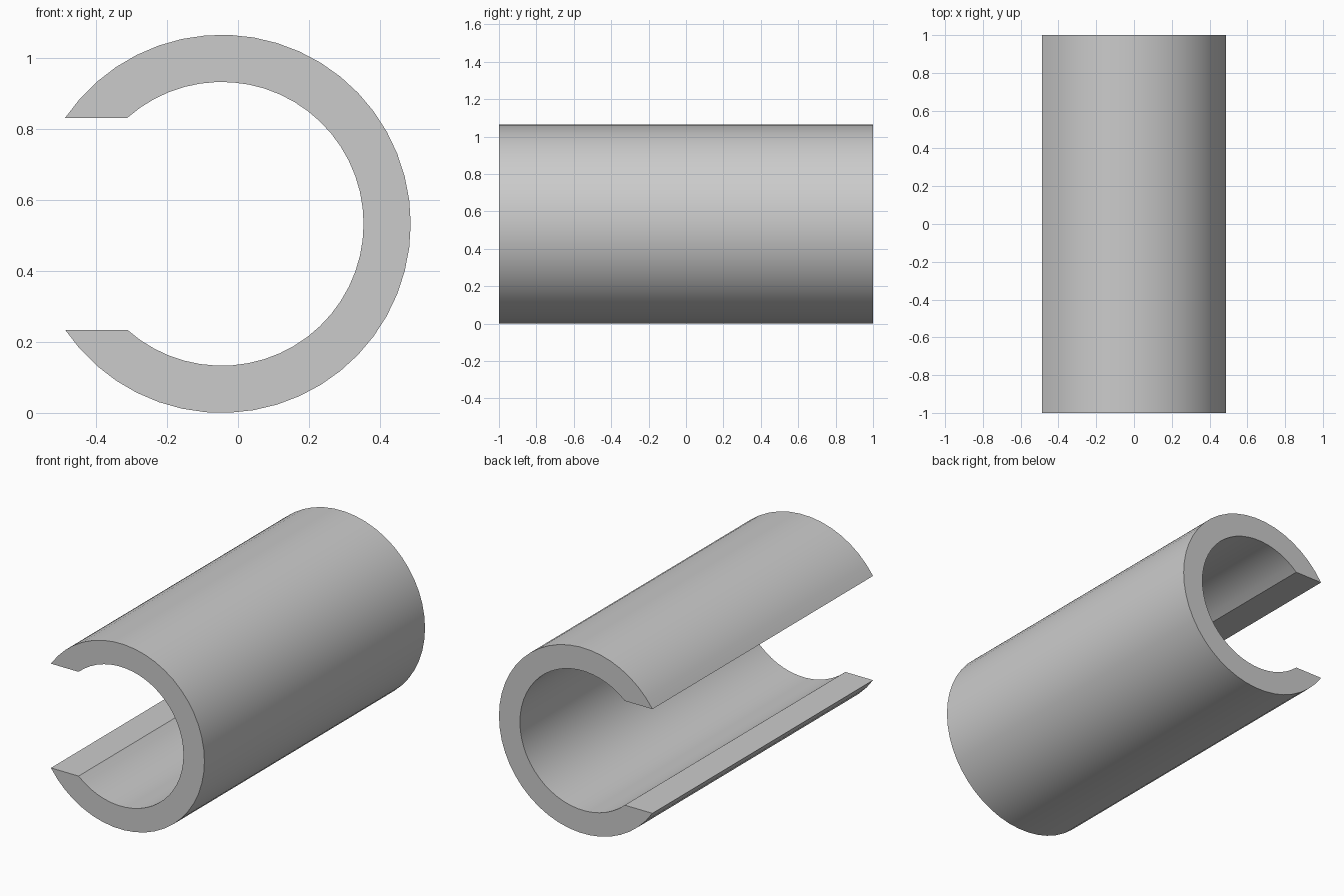
import bpy
import bmesh
from math import asin, cos, pi, radians, sin

cube = bpy.data.objects.get("Cube")
if cube:
    bpy.data.objects.remove(cube, do_unlink=True)

OUTER, INNER = 0.533, 0.4
HALF_GAP = 0.299
CX, CZ = -0.046, 0.533
HALF_LENGTH = 1.0
STEPS = 40

grey = bpy.data.materials.new("plain grey")
grey.use_nodes = True
colour = (0.6, 0.6, 0.6, 1)
grey.diffuse_color = colour
grey.node_tree.nodes["Principled BSDF"].inputs["Base Color"].default_value = colour


def arc(bm, radius, y):
    """Arc around +x, ending on the flat lips of the slot."""
    end = pi - asin(HALF_GAP / radius)
    angles = [end * (2 * i / STEPS - 1) for i in range(STEPS + 1)]
    return [bm.verts.new((CX + radius * cos(a), y, CZ + radius * sin(a))) for a in angles]


# Slotted tube: outer and inner walls, end rings and lips
bm = bmesh.new()
of, inf = arc(bm, OUTER, -HALF_LENGTH), arc(bm, INNER, -HALF_LENGTH)
ob, inb = arc(bm, OUTER, HALF_LENGTH), arc(bm, INNER, HALF_LENGTH)
for a, b in ((of, ob), (ob, inb), (inb, inf), (inf, of)):
    for i in range(STEPS):
        bm.faces.new((a[i], a[i + 1], b[i + 1], b[i]))
for k in (0, -1):
    bm.faces.new((of[k], ob[k], inb[k], inf[k]))
bmesh.ops.recalc_face_normals(bm, faces=bm.faces)

mesh = bpy.data.meshes.new("slotted_tube")
bm.to_mesh(mesh)
bm.free()
mesh.materials.append(grey)
tube = bpy.data.objects.new("slotted_tube", mesh)
bpy.context.collection.objects.link(tube)

# Smooth walls with crisp ends and lips
bpy.ops.object.select_all(action="DESELECT")
tube.select_set(True)
bpy.context.view_layer.objects.active = tube
bpy.ops.object.shade_smooth_by_angle(angle=radians(30))
